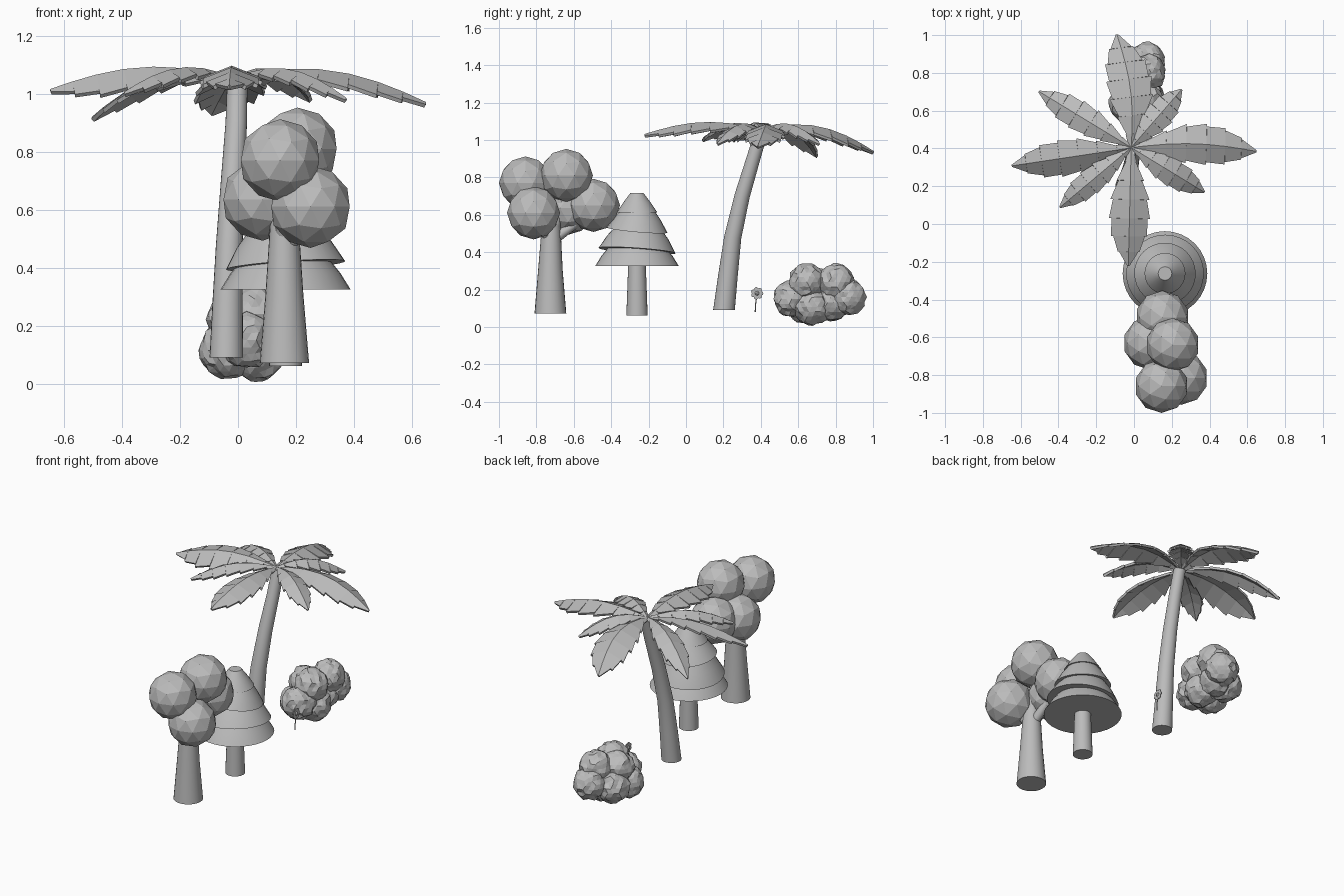
import bpy, bmesh, math, random
from mathutils import Vector, Matrix

if "Cube" in bpy.data.objects:
    bpy.data.objects.remove(bpy.data.objects["Cube"])

random.seed(4)

GREY = bpy.data.materials.new("plain_grey")
GREY.diffuse_color = (0.5, 0.5, 0.5, 1)
GREY.use_nodes = True
GREY.node_tree.nodes["Principled BSDF"].inputs["Base Color"].default_value = GREY.diffuse_color


def finish(name, bm, smooth=False):
    bmesh.ops.recalc_face_normals(bm, faces=bm.faces)
    me = bpy.data.meshes.new(name)
    bm.to_mesh(me)
    bm.free()
    me.materials.append(GREY)
    ob = bpy.data.objects.new(name, me)
    bpy.context.collection.objects.link(ob)
    if smooth:
        bpy.ops.object.select_all(action='DESELECT')
        ob.select_set(True)
        bpy.context.view_layer.objects.active = ob
        bpy.ops.object.shade_smooth_by_angle(angle=math.radians(35))
    return ob


def tube(name, path, radii, sides=24, flat_ends=False):
    """Rings of the given radii swept along a path, capped at both ends."""
    bm = bmesh.new()
    pts = [Vector(p) for p in path]
    rings = []
    for i, p in enumerate(pts):
        d = (pts[min(i + 1, len(pts) - 1)] - pts[max(i - 1, 0)]).normalized()
        if flat_ends and i == 0:
            d = Vector((0, 0, 1))
        q = Vector((0, 0, 1)).rotation_difference(d)
        rings.append([bm.verts.new(p + q @ Vector((radii[i] * math.cos(a), radii[i] * math.sin(a), 0)))
                      for a in [2 * math.pi * k / sides for k in range(sides)]])
    for r0, r1 in zip(rings, rings[1:]):
        for k in range(sides):
            j = (k + 1) % sides
            bm.faces.new((r0[k], r0[j], r1[j], r1[k]))
    bm.faces.new(rings[0])
    bm.faces.new(rings[-1])
    return finish(name, bm, True)


def ball(name, centre, r, subdiv=2, rough=0.0):
    bm = bmesh.new()
    bmesh.ops.create_icosphere(bm, subdivisions=subdiv, radius=r)
    turn = Matrix.Rotation(random.uniform(0, 6), 3, 'Z') if rough else Matrix.Identity(3)
    for v in bm.verts:
        v.co = Vector(centre) + turn @ v.co * (1 + random.uniform(-rough, rough))
    return finish(name, bm)


# Round tree: trunk, branches and ball crowns
tube("round_tree_trunk", [(0.16, -0.725, 0.072), (0.16, -0.725, 0.30), (0.16, -0.72, 0.60)],
     [0.085, 0.066, 0.046], flat_ends=True)
CROWNS = [(0.145, -0.858, 0.77), (0.205, -0.64, 0.81), (0.25, -0.815, 0.61),
          (0.15, -0.495, 0.65), (0.085, -0.63, 0.635)]
for i, c in enumerate(CROWNS):
    ball(f"round_tree_crown_{i}", c, 0.142)
    mid = Vector((0.16, -0.72, 0.46)).lerp(Vector(c), 0.5) - Vector((0, 0, 0.015))
    tube(f"round_tree_branch_{i}", [(0.16, -0.72, 0.46), mid, c], [0.03, 0.024, 0.018], 12)

# Pine: trunk and stacked, slightly tilted skirts
tube("pine_trunk", [(0.164, -0.262, 0.06), (0.164, -0.262, 0.36)], [0.057, 0.046])
TIERS = [(0.325, [(0.224, 0), (0.19, 0.055), (0.13, 0.13)], 0, 0),
         (0.408, [(0.206, 0), (0.165, 0.07), (0.10, 0.15)], -4, -4),
         (0.518, [(0.163, 0), (0.125, 0.06), (0.07, 0.13)], -5, 4),
         (0.613, [(0.108, 0), (0.075, 0.05), (0.036, 0.102)], 0, 0)]
for i, (z, prof, tx, ty) in enumerate(TIERS):
    tier = tube(f"pine_tier_{i}", [(0, 0, h) for _, h in prof], [r for r, _ in prof], 32)
    tier.location = (0.164, -0.262, z)
    tier.rotation_euler = (math.radians(tx), math.radians(ty), 0)

# Palm trunk
tube("palm_trunk", [(-0.04, 0.203, 0.09), (-0.036, 0.225, 0.28), (-0.03, 0.25, 0.48),
                    (-0.018, 0.30, 0.70), (-0.006, 0.36, 0.90), (-0.002, 0.405, 1.05)],
     [0.058, 0.052, 0.046, 0.041, 0.037, 0.035], flat_ends=True)


# Palm leaves: folded fronds made of overlapping plates with notched edges
STATIONS = [(0, 0.08), (0.12, 0.25), (0.28, 0.65), (0.44, 0.95), (0.6, 1.0),
            (0.75, 0.88), (0.88, 0.52), (1, 0.03)]


def palm_leaf(name, tip, half, bend, twist):
    base, tip = Vector((-0.015, 0.405, 1.05)), Vector(tip)
    flat = Vector((tip.x - base.x, tip.y - base.y, 0))
    d = flat.normalized()
    side = Vector((-d.y, d.x, 0))

    def spine(t):
        p = base + flat * t + side * bend * math.sin(math.pi * t)
        p.z = base.z + (tip.z - base.z) * t * t + 0.045 * math.sin(math.pi * t)
        return p

    bm = bmesh.new()
    for (t0, w0), (t1, w1) in zip(STATIONS, STATIONS[1:]):
        for s in (1, -1):
            a, b = w0 * half * 0.92, w1 * half * 1.06
            drop = 0.4 + s * twist
            e0 = spine(t0) + side * s * a - Vector((0, 0, drop * a))
            e1 = spine(t1) + side * s * b - Vector((0, 0, drop * b + 0.006))
            quad = [spine(t0), spine(t1), e1, e0]
            bm.faces.new([bm.verts.new(p) for p in (quad if s < 0 else quad[::-1])])
    bmesh.ops.remove_doubles(bm, verts=bm.verts, dist=0.0005)
    ob = finish(name, bm)
    mod = ob.modifiers.new("thickness", 'SOLIDIFY')
    mod.thickness = 0.014
    mod.offset = 0


# tip, half width, sideways bend, twist
LEAVES = [((-0.09, 1.0, 0.935), 0.112, -0.035, 0), ((0.25, 0.71, 0.98), 0.07, 0, 0),
          ((0.645, 0.385, 0.965), 0.10, 0.03, 0), ((0.37, 0.17, 0.98), 0.07, 0, 0),
          ((-0.03, -0.22, 1.025), 0.10, 0, 0), ((-0.39, 0.09, 1.0), 0.065, 0, 0),
          ((-0.645, 0.31, 1.01), 0.09, 0, 0.35), ((-0.50, 0.70, 0.915), 0.075, 0, 0)]
for i, leaf in enumerate(LEAVES):
    palm_leaf(f"palm_leaf_{i}", *leaf)

# Bush: rough overlapping balls
BLOBS = [(0.03, 0.565, 0.15), (0.06, 0.675, 0.108), (0.07, 0.865, 0.16), (0.06, 0.645, 0.24),
         (0.07, 0.80, 0.24), (-0.035, 0.64, 0.115), (-0.03, 0.77, 0.13), (-0.01, 0.70, 0.22),
         (0.04, 0.78, 0.13)]
for i, c in enumerate(BLOBS):
    ball(f"bush_clump_{i}", c, 0.097, 3, 0.075)

# Small flower facing sideways
tube("flower_stem", [(0.14, 0.37, 0.08), (0.14, 0.372, 0.12), (0.14, 0.38, 0.18)], [0.003] * 3, 8)
for k in range(7):
    a = 2 * math.pi * k / 7
    bm = bmesh.new()
    bmesh.ops.create_cone(bm, cap_ends=True, segments=10, radius1=0.0125, radius2=0.0125, depth=0.005,
                          matrix=Matrix.Translation((0.14, 0.38 + 0.021 * math.cos(a), 0.18 + 0.021 * math.sin(a)))
                          @ Matrix.Rotation(math.pi / 2, 4, 'Y'))
    finish(f"flower_petal_{k}", bm)
ball("flower_centre", (0.14, 0.38, 0.18), 0.012)
